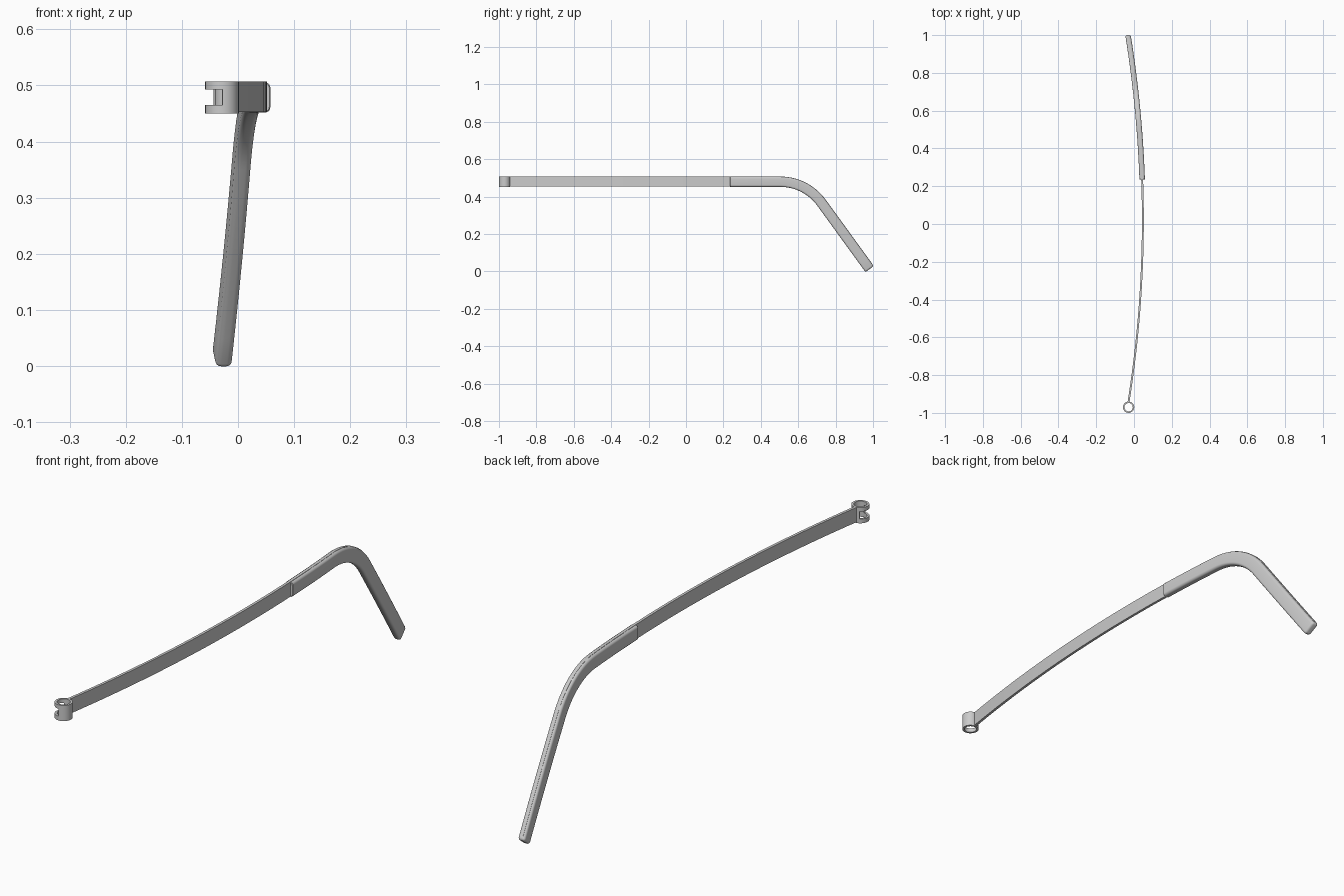
import bpy, bmesh, math

if "Cube" in bpy.data.objects:
    bpy.data.objects.remove(bpy.data.objects["Cube"])

ZC = 0.479                      # centre height of the straight arm
ANG = math.radians(54)          # downward bend behind the ear
TIP = (0.982, 0.012)            # end of the arm in (y, z)
BEND_R = 0.272


def bow(y):
    """Sideways bow of the whole arm seen from above."""
    return 0.047 - (y - 0.02) ** 2 / 12.2


def rounded_rect(w, h, r, n=5, v0=0.0):
    pts = []
    for k, (sx, sy) in enumerate([(1, 1), (-1, 1), (-1, -1), (1, -1)]):
        for i in range(n + 1):
            a = math.pi / 2 * (k + i / n)
            pts.append((sx * (w / 2 - r) + r * math.cos(a),
                        v0 + sy * (h / 2 - r) + r * math.sin(a)))
    return pts


# Centre line in the side plane: straight, arc, straight leg
KNEE = TIP[0] - (ZC - TIP[1]) / math.tan(ANG)
T = BEND_R * math.tan(ANG / 2)
Y0 = KNEE - T
LEG = (ZC - TIP[1]) / math.sin(ANG) - T


def at(s):
    """Point and direction angle at distance s, measured from the bend start."""
    if s <= 0:
        return Y0 + s, ZC, 0.0
    a = min(s / BEND_R, ANG)
    y = Y0 + BEND_R * math.sin(a)
    z = ZC - BEND_R * (1 - math.cos(a))
    d = max(0, s - BEND_R * ANG)
    return y + d * math.cos(ANG), z - d * math.sin(ANG), a


END = BEND_R * ANG + LEG


def make_object(name, bm):
    bmesh.ops.recalc_face_normals(bm, faces=bm.faces)
    me = bpy.data.meshes.new(name)
    bm.to_mesh(me)
    bm.free()
    ob = bpy.data.objects.new(name, me)
    bpy.context.collection.objects.link(ob)
    return ob


def smooth(ob):
    bpy.ops.object.select_all(action='DESELECT')
    ob.select_set(True)
    bpy.context.view_layer.objects.active = ob
    bpy.ops.object.shade_smooth_by_angle(angle=math.radians(35))


def sweep(name, stations):
    """Loft (distance, section) stations along the arm, then bow sideways."""
    bm = bmesh.new()
    rings = []
    for s, sec in stations:
        y, z, a = at(s)
        ring = []
        for u, v in sec:
            py, pz = y + v * math.sin(a), z + v * math.cos(a)
            ring.append(bm.verts.new((bow(py) + u, py, pz)))
        rings.append(ring)
    n = len(rings[0])
    for r0, r1 in zip(rings, rings[1:]):
        for i in range(n):
            j = (i + 1) % n
            bm.faces.new((r0[i], r0[j], r1[j], r1[i]))
    bm.faces.new(rings[0])
    bm.faces.new(rings[-1])
    ob = make_object(name, bm)
    smooth(ob)
    return ob


def spread(a, b, n):
    return [a + (b - a) * i / n for i in range(n + 1)]


# Thin metal core strip, running through the sleeve
core = [(0.005, 0.0278), (-0.005, 0.0278), (-0.005, -0.0265), (0.005, -0.0265)]
dist = spread(-0.945 - Y0, 0, 28) + spread(0, BEND_R * ANG, 16)[1:] \
    + spread(BEND_R * ANG, END - 0.011, 8)[1:]
sweep("arm_strip", [(s, core) for s in dist])


# Padded ear sleeve with rounded edges and tip
def sleeve(inset):
    return rounded_rect(0.029 - 2 * inset, 0.0543 - 2 * inset, 0.010 - inset, v0=-0.0003)


start = 0.235 - Y0
stations = [(start, sleeve(0.002)), (start + 0.002, sleeve(0))]
stations += [(s, sleeve(0)) for s in spread(start + 0.002, 0, 8)[1:]
             + spread(0, BEND_R * ANG, 16)[1:]
             + spread(BEND_R * ANG, END - 0.009, 8)[1:]]
for i in range(1, 6):
    t = math.pi / 2 * i / 5
    stations.append((END - 0.009 * (1 - math.sin(t)), sleeve(0.009 * (1 - math.cos(t)))))
sweep("ear_sleeve", stations)


# Hinge barrel: a tube with a slot on the inner side
def prism(name, loops, z0, z1):
    """Extrude equal-length loops; two loops make a tube, one makes a solid."""
    bm = bmesh.new()
    lo = [[bm.verts.new((x, y, z0)) for x, y in lp] for lp in loops]
    hi = [[bm.verts.new((x, y, z1)) for x, y in lp] for lp in loops]
    n = len(loops[0])
    for a, b in zip(lo, hi):
        for i in range(n):
            bm.faces.new((a[i], a[(i + 1) % n], b[(i + 1) % n], b[i]))
    for cap in (lo, hi):
        if len(loops) == 1:
            bm.faces.new(cap[0])
        else:
            for i in range(n):
                j = (i + 1) % n
                bm.faces.new((cap[0][i], cap[0][j], cap[1][j], cap[1][i]))
    return make_object(name, bm)


CX, CY = -0.0285, -0.97


def arc(r, a0, a1, n):
    return [(CX + r * math.cos(math.radians(a)), CY + r * math.sin(math.radians(a)))
            for a in spread(a0, a1, n)]


barrel = prism("hinge_barrel", [arc(0.030, 0, 360, 48)[:-1], arc(0.022, 0, 360, 48)[:-1]],
               0.4495, 0.507)
cutter = prism("slot_cutter", [[(CX, CY)] + arc(0.05, 121, 271, 12)], 0.4655, 0.4925)
cutter.hide_render = True
mod = barrel.modifiers.new("slot", 'BOOLEAN')
mod.operation = 'DIFFERENCE'
mod.solver = 'EXACT'
mod.object = cutter
bpy.context.view_layer.objects.active = barrel
bpy.ops.object.modifier_apply(modifier=mod.name)
bpy.data.objects.remove(cutter)
smooth(barrel)
